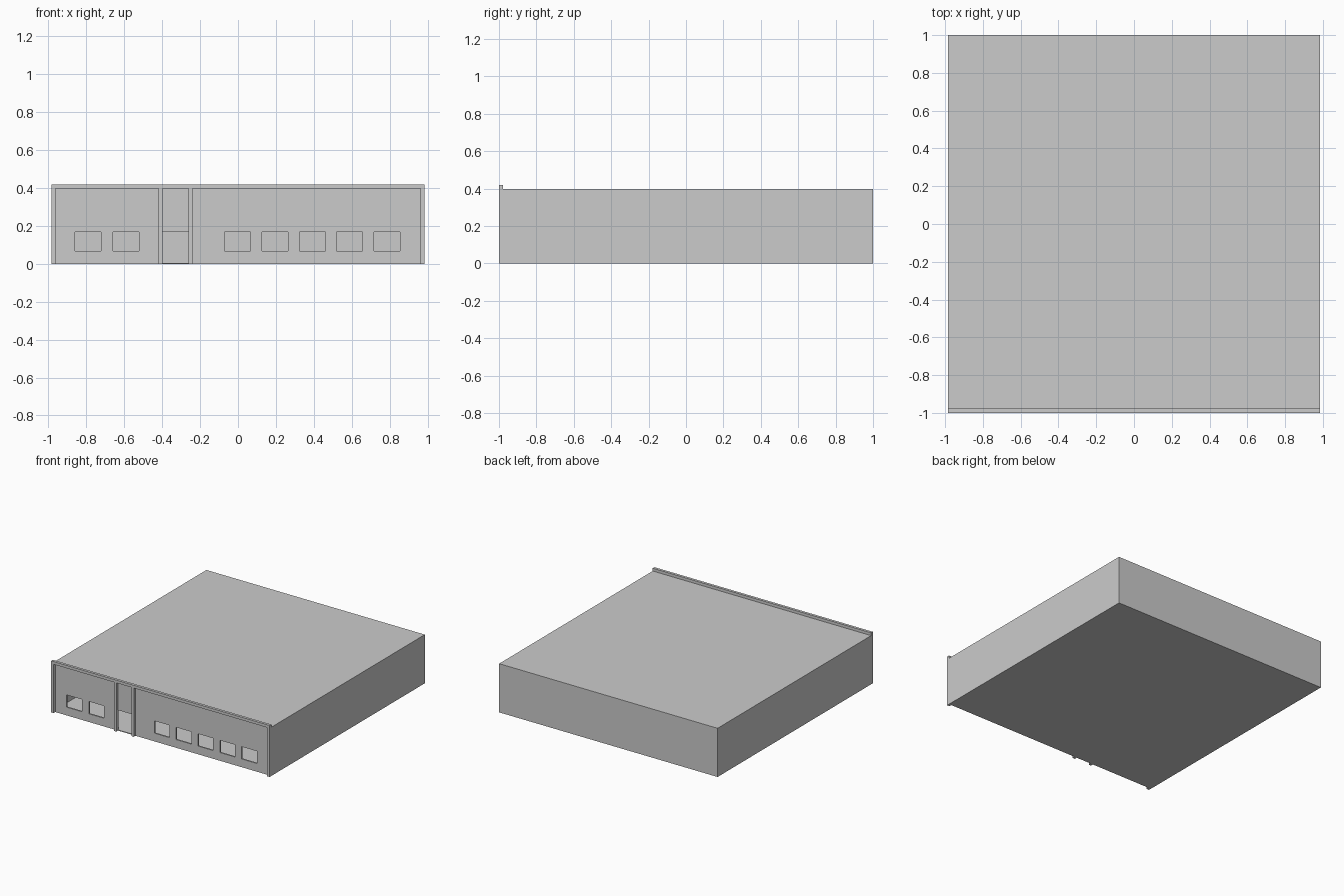
import bpy, bmesh

if "Cube" in bpy.data.objects:
    bpy.data.objects.remove(bpy.data.objects["Cube"])

HX, WALL_Y, H = 0.985, -0.978, 0.397   # half width, front wall plane, roof height


def box(name, x0, x1, y0, y1, z0, z1):
    bm = bmesh.new()
    bmesh.ops.create_cube(bm, size=1)
    for v in bm.verts:
        v.co = (x1 if v.co.x > 0 else x0,
                y1 if v.co.y > 0 else y0,
                z1 if v.co.z > 0 else z0)
    mesh = bpy.data.meshes.new(name)
    bm.to_mesh(mesh)
    bm.free()
    ob = bpy.data.objects.new(name, mesh)
    bpy.context.collection.objects.link(ob)
    return ob


# Hollow hall: box open at the front, thin walls, floor and roof
hall = box("hall_shell", -HX, HX, WALL_Y, 1, 0, H)
bm = bmesh.new()
bm.from_mesh(hall.data)
front = [f for f in bm.faces if f.calc_center_median().y < WALL_Y + 0.01]
bmesh.ops.delete(bm, geom=front, context='FACES')
bm.to_mesh(hall.data)
bm.free()
shell = hall.modifiers.new("thickness", 'SOLIDIFY')
shell.thickness = 0.006
shell.offset = -1
shell.use_even_offset = True

# Front wall assembled around the openings: (x0, x1, sill height)
TOP, SILL, WALL_BACK = 0.167, 0.067, WALL_Y + 0.012
openings = [(x, x + 0.137, SILL) for x in (-0.86, -0.66)]
openings.append((-0.40, -0.26, 0))                                   # doorway
openings += [(-0.07 + 0.197 * i, 0.067 + 0.197 * i, SILL) for i in range(5)]

wall = box("front_wall", -HX + 0.006, HX - 0.006, WALL_Y, WALL_BACK, 0.0, H - 0.006)
cutters = []
for i, (x0, x1, sill) in enumerate(openings):
    z0 = sill if sill else -0.1
    cutter = box(f"opening_cutter_{i}", x0, x1, WALL_Y - 0.1, WALL_BACK + 0.1, z0, TOP)
    cutter.hide_render = True
    cutter.hide_set(True)
    cutters.append(cutter)
    cut = wall.modifiers.new(f"opening_{i}", 'BOOLEAN')
    cut.operation = 'DIFFERENCE'
    cut.solver = 'EXACT'
    cut.object = cutter

# Apply the cuts and drop the helpers
depsgraph = bpy.context.evaluated_depsgraph_get()
cut_mesh = bpy.data.meshes.new_from_object(wall.evaluated_get(depsgraph))
wall.modifiers.clear()
wall.data = cut_mesh
for cutter in cutters:
    bpy.data.objects.remove(cutter)

# Pilasters at the corners and beside the door
for i, x in enumerate((-HX, -0.42, -0.262, HX - 0.022)):
    box(f"pilaster_{i}", x, x + 0.022, -1, WALL_Y, 0, H)

# Cornice along the top of the front
box("cornice", -HX, HX, -1, WALL_Y, H, 0.42)
